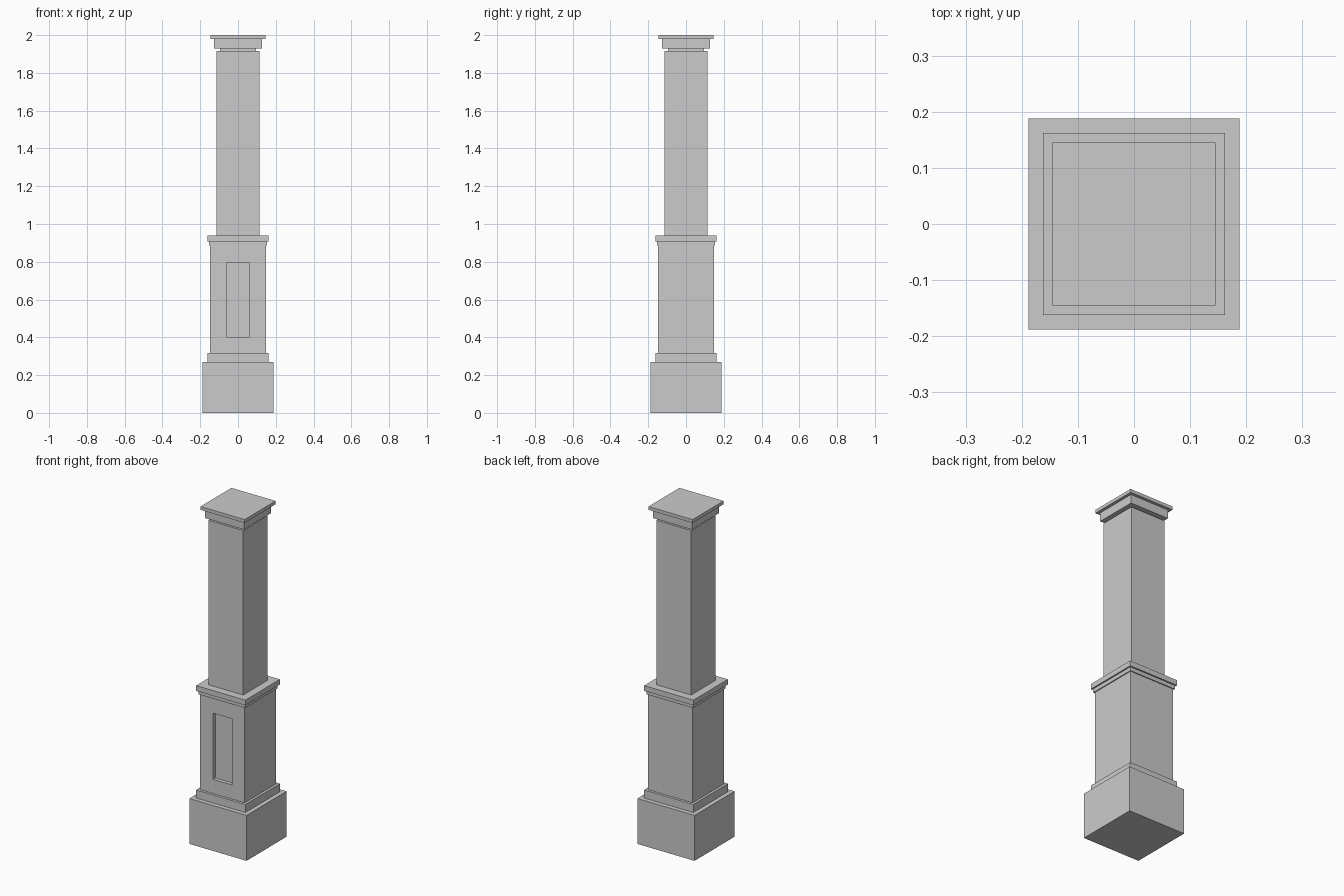
import bpy, bmesh

if "Cube" in bpy.data.objects:
    bpy.data.objects.remove(bpy.data.objects["Cube"])


def square_loft(name, profile, recess=None):
    """Square column part from (half width, z) points; optional front recess."""
    bm = bmesh.new()
    rings = []
    for r, z in profile:
        rings.append([bm.verts.new((sx * r, sy * r, z))
                      for sx, sy in ((-1, -1), (1, -1), (1, 1), (-1, 1))])
    for a, b in zip(rings, rings[1:]):
        for i in range(4):
            j = (i + 1) % 4
            bm.faces.new((a[i], a[j], b[j], b[i]))
    bm.faces.new(rings[0][::-1])
    bm.faces.new(rings[-1])
    bm.normal_update()

    if recess:
        half, z0, z1, depth = recess
        # tallest front face receives the sunken panel
        face = max((f for f in bm.faces if f.normal.y < -0.9),
                   key=lambda f: max(v.co.z for v in f.verts) - min(v.co.z for v in f.verts))
        mid = face.calc_center_median().z
        bmesh.ops.inset_individual(bm, faces=[face], thickness=0.05)
        for v in face.verts:
            v.co.x = half if v.co.x > 0 else -half
            v.co.z = z1 if v.co.z > mid else z0
        panel = bmesh.ops.extrude_discrete_faces(bm, faces=[face])["faces"][0]
        for v in panel.verts:
            v.co.y += depth

    bmesh.ops.recalc_face_normals(bm, faces=bm.faces)
    mesh = bpy.data.meshes.new(name)
    bm.to_mesh(mesh)
    bm.free()
    obj = bpy.data.objects.new(name, mesh)
    bpy.context.collection.objects.link(obj)
    return obj


def steps(*blocks):
    """Stepped profile from (half width, bottom z, top z) blocks."""
    return [p for r, z0, z1 in blocks for p in ((r, z0), (r, z1))]


# Plinth, panelled pedestal and its moulded top
square_loft("pedestal", steps((0.188, 0.0, 0.27), (0.162, 0.27, 0.318),
                              (0.147, 0.318, 0.885), (0.153, 0.885, 0.907),
                              (0.162, 0.907, 0.938)),
            recess=(0.062, 0.402, 0.795, 0.022))

# Upper shaft with neck and stepped capital
square_loft("shaft_and_capital", steps((0.115, 0.938, 1.915), (0.094, 1.915, 1.929),
                                       (0.127, 1.929, 1.98), (0.145, 1.98, 2.0)))
